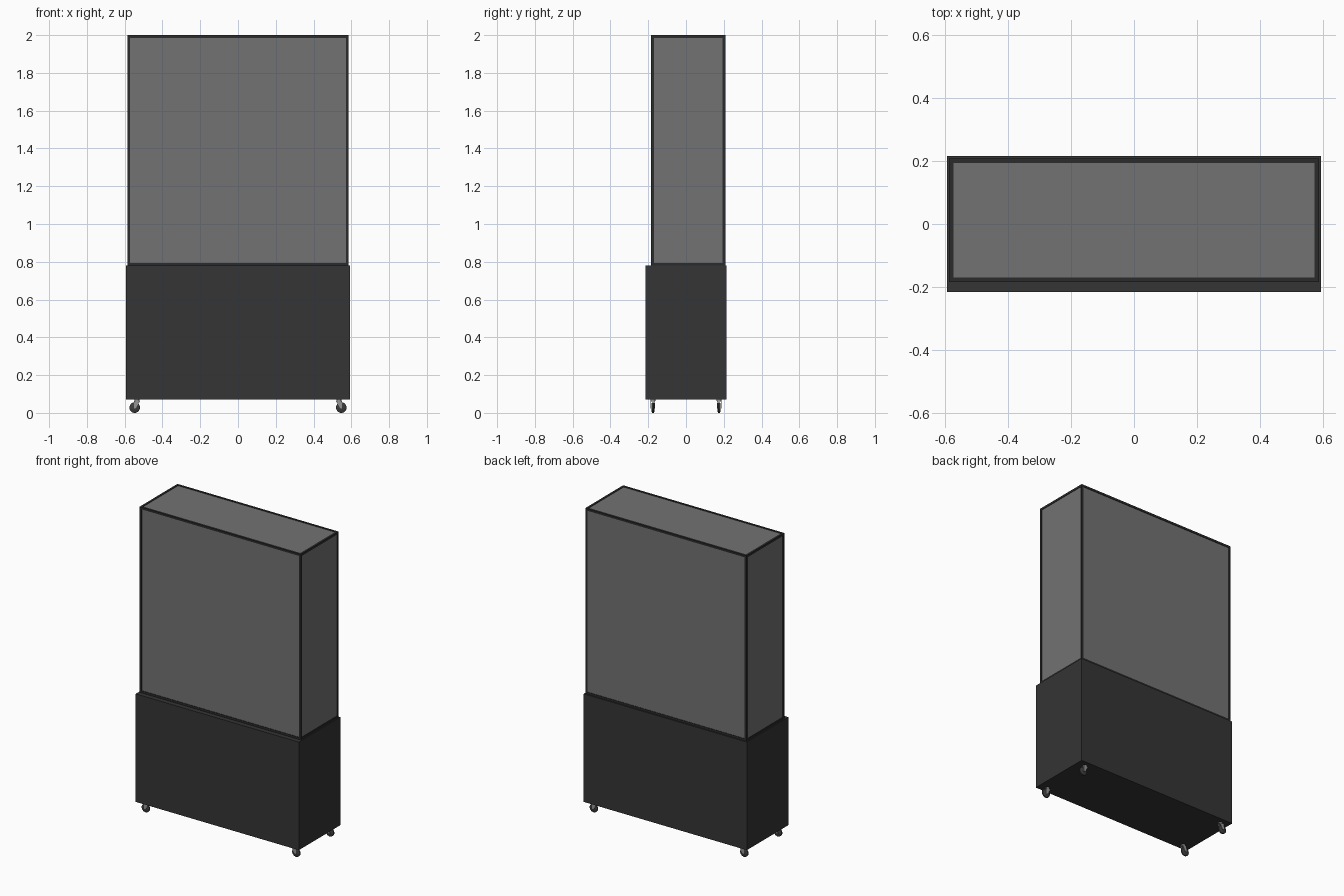
import bpy, bmesh, math
from mathutils import Matrix, Vector

if "Cube" in bpy.data.objects:
    bpy.data.objects.remove(bpy.data.objects["Cube"])


def material(name, rgb):
    m = bpy.data.materials.new(name)
    m.diffuse_color = (*rgb, 1)
    m.use_nodes = True
    m.node_tree.nodes["Principled BSDF"].inputs["Base Color"].default_value = m.diffuse_color
    return m


DARK = material("charcoal panel", (0.035, 0.035, 0.035))
FRAME = material("black metal", (0.024, 0.024, 0.024))
GLASS = material("smoked glass", (0.17, 0.17, 0.17))
RUBBER = material("rubber", (0.045, 0.045, 0.045))
STEEL = material("steel", (0.3, 0.3, 0.3))


def finish(name, bm, mat):
    bmesh.ops.recalc_face_normals(bm, faces=bm.faces)
    me = bpy.data.meshes.new(name)
    bm.to_mesh(me)
    bm.free()
    me.materials.append(mat)
    ob = bpy.data.objects.new(name, me)
    bpy.context.collection.objects.link(ob)
    return ob


def add_box(bm, lo, hi):
    lo, hi = Vector(lo), Vector(hi)
    m = Matrix.Translation((lo + hi) / 2) @ Matrix.Diagonal((*(hi - lo), 1))
    bmesh.ops.create_cube(bm, size=1, matrix=m)


def box(name, lo, hi, mat):
    bm = bmesh.new()
    add_box(bm, lo, hi)
    return finish(name, bm, mat)


def smooth(ob):
    bpy.ops.object.select_all(action='DESELECT')
    ob.select_set(True)
    bpy.context.view_layer.objects.active = ob
    bpy.ops.object.shade_smooth_by_angle(angle=math.radians(35))


# Cabinet base
box("cabinet_base", (-0.593, -0.215, 0.07), (0.593, 0.215, 0.78), DARK)

# Display frame: posts and rails along the edges of the upper box
X0, X1, Y0, Y1, Z0, Z1, T = -0.586, 0.586, -0.184, 0.208, 0.78, 2.0, 0.014
bm = bmesh.new()
for x in (X0, X1 - T):
    for y in (Y0, Y1 - T):
        add_box(bm, (x, y, Z0), (x + T, y + T, Z1))
for z in (Z0, Z1 - T):
    for y in (Y0, Y1 - T):
        add_box(bm, (X0 + T, y, z), (X1 - T, y + T, z + T))
    for x in (X0, X1 - T):
        add_box(bm, (x, Y0 + T, z), (x + T, Y1 - T, z + T))
finish("display_frame", bm, FRAME)

# Glass panels, set slightly back from the frame faces
R, G = 0.003, 0.005
for name, y in (("front_glass", Y0 + R), ("back_glass", Y1 - R - G)):
    box(name, (X0 + T, y, Z0 + T), (X1 - T, y + G, Z1 - T), GLASS)
for name, x in (("left_glass", X0 + R), ("right_glass", X1 - R - G)):
    box(name, (x, Y0 + T, Z0 + T), (x + G, Y1 - T, Z1 - T), GLASS)
box("top_glass", (X0 + T, Y0 + T, Z1 - R - G), (X1 - T, Y1 - T, Z1 - R), GLASS)


# Casters: rounded wheel, forked bracket and swivel plate
def caster(label, sx, y):
    cx, cz, r = sx * 0.547, 0.028, 0.028
    bm = bmesh.new()
    profile = [(0, -0.008), (0.022, -0.008), (r, -0.004),
               (r, 0.004), (0.022, 0.008), (0, 0.008)]
    vs = [bm.verts.new((a, b, 0)) for a, b in profile]
    es = [bm.edges.new(p) for p in zip(vs, vs[1:])]
    bmesh.ops.spin(bm, geom=vs + es, cent=(0, 0, 0), axis=(0, 1, 0),
                   angle=math.tau, steps=28, use_duplicate=False)
    bmesh.ops.remove_doubles(bm, verts=bm.verts, dist=1e-5)
    bmesh.ops.translate(bm, verts=bm.verts, vec=(cx, y, cz))
    smooth(finish("wheel_" + label, bm, RUBBER))

    bm = bmesh.new()
    outline = [(0.004, 0.023), (-0.006, 0.025), (-0.028, 0.062), (0.004, 0.062)]
    for s in (-1, 1):
        f = bm.faces.new([bm.verts.new((cx + sx * a, y + s * 0.009, z))
                          for a, z in outline])
        ext = bmesh.ops.extrude_face_region(bm, geom=[f], use_keep_orig=True)
        bmesh.ops.translate(bm, vec=(0, s * 0.003, 0), verts=[
            v for v in ext["geom"] if isinstance(v, bmesh.types.BMVert)])
    xs = sorted((cx - sx * 0.028, cx + sx * 0.004))
    add_box(bm, (xs[0], y - 0.012, 0.059), (xs[1], y + 0.012, 0.063))
    finish("fork_" + label, bm, STEEL)

    bm = bmesh.new()
    bmesh.ops.create_cone(bm, cap_ends=True, segments=20, radius1=0.013,
                          radius2=0.013, depth=0.009,
                          matrix=Matrix.Translation((cx - sx * 0.013, y, 0.0665)))
    smooth(finish("swivel_" + label, bm, STEEL))


for side, sx in (("left", -1), ("right", 1)):
    for end, y in (("front", -0.175), ("back", 0.175)):
        caster(f"{end}_{side}", sx, y)
